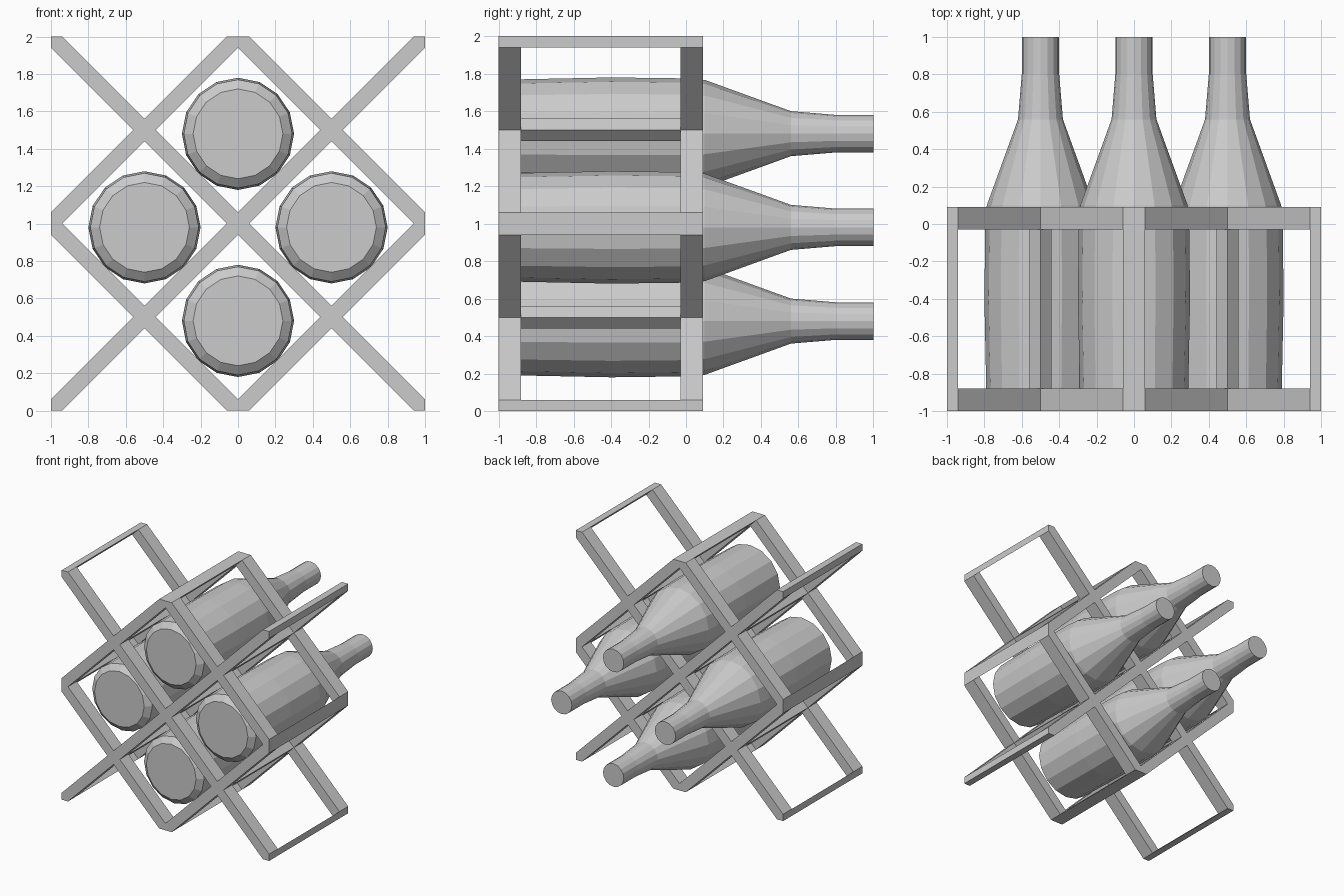
import bpy
import bmesh
from math import cos, sin, pi

cube = bpy.data.objects.get("Cube")
if cube:
    bpy.data.objects.remove(cube, do_unlink=True)

grey = bpy.data.materials.new("plain grey")
grey.use_nodes = True
GREY = (0.6, 0.6, 0.6, 1)
grey.diffuse_color = GREY
grey.node_tree.nodes["Principled BSDF"].inputs["Base Color"].default_value = GREY


def add_object(name, bm):
    bmesh.ops.recalc_face_normals(bm, faces=bm.faces[:])
    mesh = bpy.data.meshes.new(name)
    bm.to_mesh(mesh)
    bm.free()
    mesh.materials.append(grey)
    obj = bpy.data.objects.new(name, mesh)
    bpy.context.collection.objects.link(obj)
    return obj


# Rack: lattice of square bars; the walls where two blocks meet cancel out
HALF = 0.06
LEVELS = [-1, -0.88, -0.03, 0.09]
bm = bmesh.new()
verts, walls = {}, {}


def vert(x, y, z):
    key = (round(x, 3), round(y, 3), round(z, 3))
    if key not in verts:
        verts[key] = bm.verts.new(key)
    return verts[key]


def toggle_face(corners):
    key = frozenset(corners)
    if key in walls:
        bm.faces.remove(walls.pop(key))
    else:
        walls[key] = bm.faces.new(corners)


def block(outline, y0, y1):
    points = []
    for x, z in outline:
        p = (max(-1, min(1, x)), max(0, min(2, z)))
        if p not in points:
            points.append(p)
    front = [vert(x, y0, z) for x, z in points]
    back = [vert(x, y1, z) for x, z in points]
    toggle_face(front)
    toggle_face(back)
    for i in range(len(points)):
        j = (i + 1) % len(points)
        toggle_face([front[i], front[j], back[j], back[i]])


nodes = [(i / 2, k / 2) for i in range(-2, 3) for k in range(5) if (i + k) % 2 == 0]
for x, z in nodes:
    # Depth bar at each crossing
    diamond = [(x + HALF, z), (x, z + HALF), (x - HALF, z), (x, z - HALF)]
    for y0, y1 in zip(LEVELS, LEVELS[1:]):
        block(diamond, y0, y1)
    # Diagonal struts of the front and back lattices
    for side in (-1, 1):
        x2, z2 = x + side / 2, z + 0.5
        if (x2, z2) not in nodes:
            continue
        strut = [(x + side * HALF, z), (x, z + HALF),
                 (x2 - side * HALF, z2), (x2, z2 - HALF)]
        for n in (0, 2):
            block(strut, LEVELS[n], LEVELS[n + 1])
add_object("rack", bm)

# Bottles lying in the four openings, necks to the back
PROFILE = [(-0.92, 0.24), (-0.88, 0.29), (-0.4, 0.3), (0, 0.295), (0.1, 0.287),
           (0.56, 0.12), (0.8, 0.1), (1, 0.1)]
SIDES = 16


def bottle(name, x, z):
    bm = bmesh.new()
    rings = [[bm.verts.new((x + r * cos(2 * pi * i / SIDES), y,
                            z + r * sin(2 * pi * i / SIDES)))
              for i in range(SIDES)] for y, r in PROFILE]
    bm.faces.new(rings[0])
    bm.faces.new(rings[-1])
    for a, b in zip(rings, rings[1:]):
        for i in range(SIDES):
            j = (i + 1) % SIDES
            bm.faces.new([a[i], a[j], b[j], b[i]])
    add_object(name, bm)


for name, x, z in [("top_bottle", 0, 1.48), ("left_bottle", 0.5, 0.98),
                   ("right_bottle", -0.5, 0.98), ("bottom_bottle", 0, 0.48)]:
    bottle(name, x, z)
